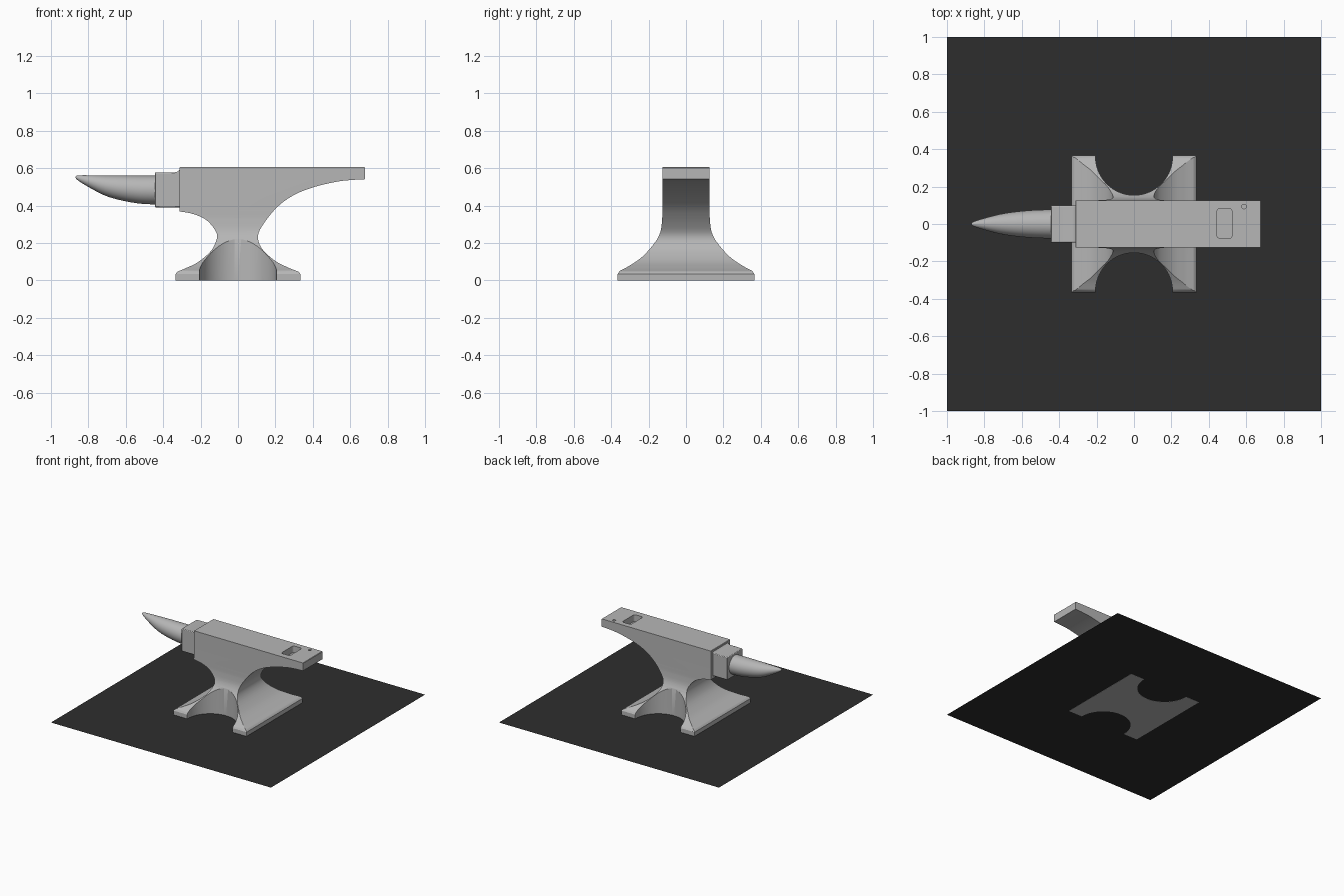
import bpy, bmesh, math
from mathutils import Vector

if "Cube" in bpy.data.objects:
    bpy.data.objects.remove(bpy.data.objects["Cube"])


def material(name, rgb):
    m = bpy.data.materials.new(name)
    m.diffuse_color = (*rgb, 1)
    m.use_nodes = True
    m.node_tree.nodes["Principled BSDF"].inputs["Base Color"].default_value = m.diffuse_color
    return m


STEEL = material("light steel grey", (0.47, 0.47, 0.47))
FLOOR = material("charcoal", (0.027, 0.027, 0.027))


def finish(name, bm, mat):
    bmesh.ops.recalc_face_normals(bm, faces=bm.faces)
    me = bpy.data.meshes.new(name)
    bm.to_mesh(me)
    bm.free()
    me.materials.append(mat)
    ob = bpy.data.objects.new(name, me)
    bpy.context.collection.objects.link(ob)
    return ob


def prism(name, pts, axis, lo, hi):
    """Extrude a 2D outline along the given axis from lo to hi."""
    put = {"x": lambda a, b, t: (t, a, b),
           "y": lambda a, b, t: (a, t, b),
           "z": lambda a, b, t: (a, b, t)}[axis]
    bm = bmesh.new()
    ends = [[bm.verts.new(put(a, b, t)) for a, b in pts] for t in (lo, hi)]
    for ring in ends:
        bm.faces.new(ring)
    n = len(pts)
    for i in range(n):
        j = (i + 1) % n
        bm.faces.new((ends[0][i], ends[0][j], ends[1][j], ends[1][i]))
    return finish(name, bm, STEEL)


def spline(pts, steps=6):
    """Smooth curve through the points."""
    p = [Vector(q) for q in pts]
    p = [2 * p[0] - p[1]] + p + [2 * p[-1] - p[-2]]
    out = []
    for a, b, c, d in zip(p, p[1:], p[2:], p[3:]):
        for k in range(steps):
            t = k / steps
            out.append(0.5 * (2 * b + (c - a) * t + (2 * a - 5 * b + 4 * c - d) * t * t
                              + (3 * b - a - 3 * c + d) * t ** 3))
    return [tuple(q) for q in out] + [tuple(pts[-1])]


def ellipse(cx, cy, r, n):
    return [(cx + r * math.cos(2 * math.pi * i / n), cy + r * math.sin(2 * math.pi * i / n))
            for i in range(n)]


def activate(ob):
    bpy.ops.object.select_all(action='DESELECT')
    ob.select_set(True)
    bpy.context.view_layer.objects.active = ob


def boolean(ob, cutter, op):
    m = ob.modifiers.new(op, 'BOOLEAN')
    m.operation, m.solver, m.object = op, 'EXACT', cutter
    activate(ob)
    bpy.ops.object.modifier_apply(modifier=m.name)
    bpy.data.objects.remove(cutter)


def smooth(ob, angle=30):
    activate(ob)
    bpy.ops.object.shade_smooth_by_angle(angle=math.radians(angle))


# Anvil body: long profile intersected with the cross profile
right = spline([(0.68, 0.541), (0.61, 0.537), (0.53, 0.528), (0.41, 0.5), (0.3, 0.457),
                (0.21, 0.392), (0.135, 0.3), (0.107, 0.235), (0.128, 0.17),
                (0.195, 0.107), (0.265, 0.07), (0.323, 0.047)])
left = spline([(-0.323, 0.047), (-0.28, 0.065), (-0.215, 0.097), (-0.145, 0.157), (-0.113, 0.225),
               (-0.122, 0.268), (-0.17, 0.323), (-0.24, 0.355), (-0.314, 0.369)])
outline = ([(-0.314, 0.602), (-0.311, 0.605), (0.677, 0.605), (0.68, 0.602)] + right
           + [(0.333, 0.035), (0.333, 0), (-0.333, 0), (-0.333, 0.035)] + left)
body = prism("anvil_body", outline, "y", -0.5, 0.5)

flare = spline([(0.126, 0.38), (0.128, 0.32), (0.138, 0.256), (0.168, 0.2), (0.232, 0.128),
                (0.3, 0.08), (0.355, 0.05)])
half = [(0.126, 0.7)] + flare + [(0.365, 0.035), (0.365, -0.1)]
cross = half + [(-y, z) for y, z in reversed(half)]
boolean(body, prism("cross_profile", cross, "x", -1, 1), 'INTERSECT')

# Round scoops between the feet
for s in (-1, 1):
    boolean(body, prism("foot_scoop", ellipse(0, s * 0.36, 0.206, 72), "z", -0.1, 0.45),
            'DIFFERENCE')

# Square tool hole with rounded corners, and small punch hole
hole = []
for k in range(4):
    sx, sy = ((1, 1), (-1, 1), (-1, -1), (1, -1))[k]
    for i in range(5):
        a = math.pi / 2 * (k + i / 4)
        hole.append((0.484 + sx * 0.024 + 0.016 * math.cos(a),
                     0.003 + sy * 0.064 + 0.016 * math.sin(a)))
boolean(body, prism("tool_hole", hole, "z", 0.55, 0.7), 'DIFFERENCE')
boolean(body, prism("punch_hole", ellipse(0.588, 0.093, 0.012, 20), "z", 0.56, 0.7), 'DIFFERENCE')
smooth(body)

# Step block between body and horn
block = prism("step_block", [(-0.445, 0.391), (-0.445, 0.577), (-0.338, 0.578), (-0.325, 0.581),
                             (-0.316, 0.588), (-0.3, 0.6), (-0.3, 0.391)], "y", -0.099, 0.099)
bev = block.modifiers.new("soft edges", 'BEVEL')
bev.width, bev.segments, bev.limit_method = 0.005, 2, 'ANGLE'
bev.angle_limit = math.radians(60)
smooth(block)

# Horn: round sections, level top and upswept underside; (x, centre height, radius)
sections = spline([(-0.43, 0.483, 0.077), (-0.52, 0.485, 0.075), (-0.62, 0.494, 0.067),
                   (-0.71, 0.507, 0.054), (-0.79, 0.528, 0.034), (-0.84, 0.543, 0.019),
                   (-0.862, 0.55, 0.010), (-0.87, 0.552, 0.002)], 4)
bm = bmesh.new()
rings = [[bm.verts.new((x, y, z)) for y, z in ellipse(0, zc, r, 40)] for x, zc, r in sections]
for a, b in zip(rings, rings[1:]):
    for i in range(40):
        j = (i + 1) % 40
        bm.faces.new((a[i], a[j], b[j], b[i]))
bm.faces.new(rings[0])
bm.faces.new(rings[-1])
smooth(finish("horn", bm, STEEL), 50)

# Floor sheet, just above the anvil's underside so the feet show from below
bm = bmesh.new()
bm.faces.new([bm.verts.new((x, y, 0.001)) for x, y in ((-1, -1), (1, -1), (1, 1), (-1, 1))])
finish("floor_sheet", bm, FLOOR)
